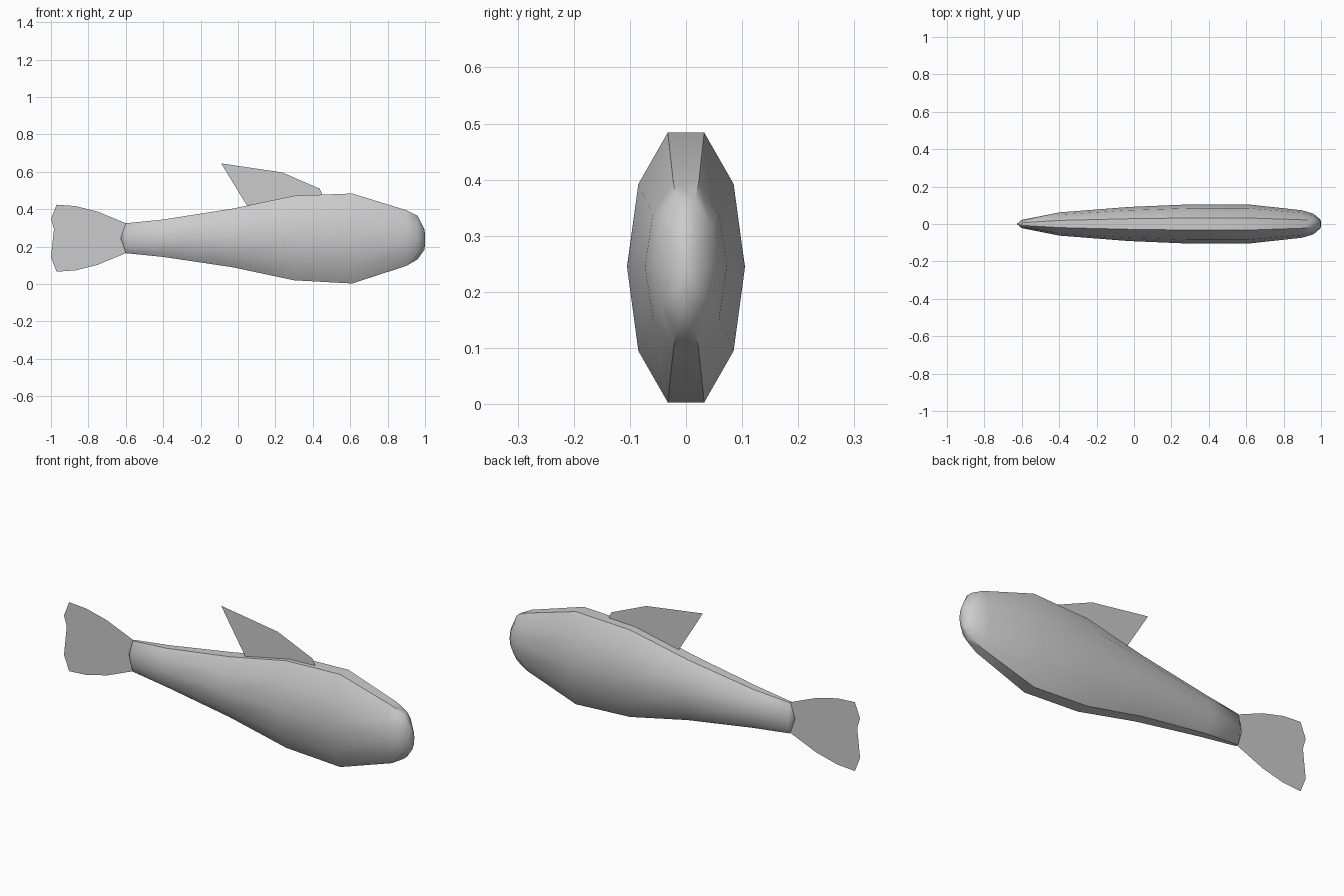
import bpy
import bmesh
import math

cube = bpy.data.objects.get("Cube")
if cube:
    bpy.data.objects.remove(cube, do_unlink=True)

grey = bpy.data.materials.new("plain grey")
grey.use_nodes = True
COLOUR = (0.6, 0.6, 0.6, 1)
grey.diffuse_color = COLOUR
grey.node_tree.nodes["Principled BSDF"].inputs["Base Color"].default_value = COLOUR


def finish(name, bm):
    mesh = bpy.data.meshes.new(name)
    bm.to_mesh(mesh)
    bm.free()
    mesh.materials.append(grey)
    obj = bpy.data.objects.new(name, mesh)
    bpy.context.collection.objects.link(obj)
    return obj


# Body: ten-sided rings along x, each (x, bottom, top, half width)
SIDES = 10
SECTIONS = [
    (-0.60, 0.165, 0.325, 0.022),
    (-0.40, 0.145, 0.345, 0.062),
    (-0.03, 0.090, 0.403, 0.091),
    (0.30, 0.020, 0.472, 0.105),
    (0.61, 0.003, 0.484, 0.105),
    (0.90, 0.097, 0.395, 0.073),
    (0.96, 0.132, 0.365, 0.055),
    (0.998, 0.185, 0.290, 0.022),
]
bm = bmesh.new()
rings = []
for x, bottom, top, half_width in SECTIONS:
    mid = (bottom + top) / 2
    half_height = (top - bottom) / 2 / math.cos(math.pi / SIDES)
    ring = []
    for i in range(SIDES):
        a = 2 * math.pi * (i + 0.5) / SIDES
        ring.append(bm.verts.new((x, half_width * math.sin(a),
                                  mid + half_height * math.cos(a))))
    rings.append(ring)
for r0, r1 in zip(rings, rings[1:]):
    for i in range(SIDES):
        j = (i + 1) % SIDES
        bm.faces.new((r0[i], r0[j], r1[j], r1[i]))

# Pointed tail end and blunt nose end
for ring, x in ((rings[0], -0.627), (rings[-1], 1.0)):
    tip = bm.verts.new((x, 0, sum(v.co.z for v in ring) / SIDES))
    for i in range(SIDES):
        bm.faces.new((ring[i], ring[(i + 1) % SIDES], tip))
bmesh.ops.recalc_face_normals(bm, faces=bm.faces)
body = finish("body", bm)
bpy.ops.object.select_all(action='DESELECT')
body.select_set(True)
bpy.context.view_layer.objects.active = body
bpy.ops.object.shade_smooth_by_angle(angle=math.radians(50))


# Fins: flat sheets from an outline in x and z
def sheet(name, outline, y):
    bm = bmesh.new()
    bm.faces.new([bm.verts.new((x, y, z)) for x, z in outline])
    bmesh.ops.triangulate(bm, faces=bm.faces)
    return finish(name, bm)


sheet("dorsal_fin", [(0.06, 0.40), (0.30, 0.45), (0.455, 0.465), (0.45, 0.48),
                     (0.437, 0.51), (0.235, 0.597), (-0.09, 0.645), (0.05, 0.418)], -0.01)

# Tail: upper half mirrored about the mid height
TAIL_MID = 0.245
half = [(-0.60, 0.08), (-0.75, 0.142), (-0.87, 0.172), (-0.97, 0.179), (-1.0, 0.103)]
upper = [(x, TAIL_MID + h) for x, h in half]
lower = [(x, TAIL_MID - h) for x, h in reversed(half)]
sheet("tail_fin", upper + [(-0.97, TAIL_MID)] + lower, 0.0)
